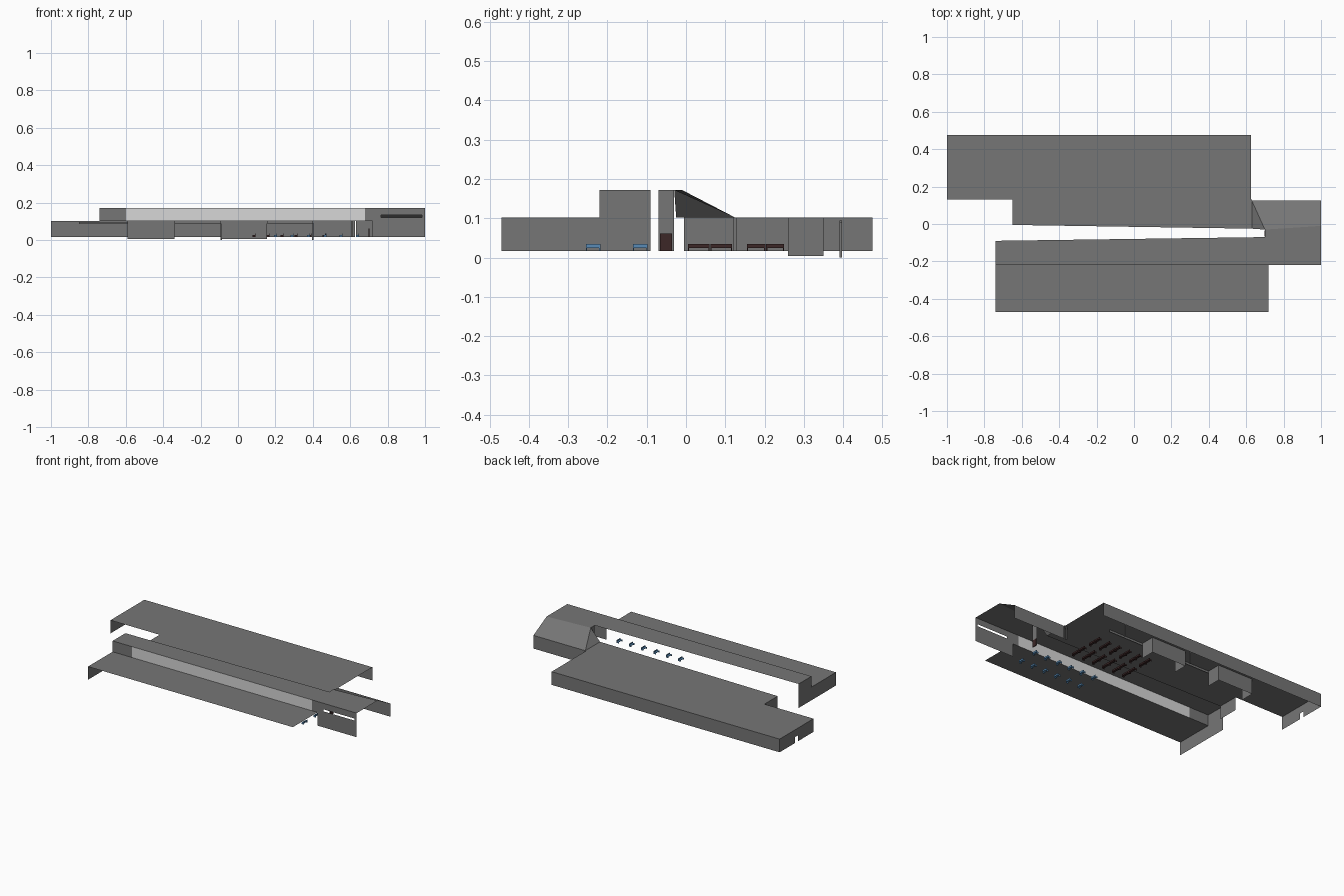
import bpy
import bmesh

cube = bpy.data.objects.get("Cube")
if cube:
    bpy.data.objects.remove(cube, do_unlink=True)


def material(name, colour):
    m = bpy.data.materials.new(name)
    m.use_nodes = True
    m.diffuse_color = (*colour, 1)
    m.node_tree.nodes["Principled BSDF"].inputs["Base Color"].default_value = (*colour, 1)
    return m


GREY = material("wall grey", (0.18, 0.18, 0.18))
LIGHT = material("pale glazing", (0.68, 0.68, 0.68))
BLUE = material("seat blue", (0.10, 0.26, 0.47))
BROWN = material("dark brown", (0.045, 0.02, 0.02))

BASE, LOW, HIGH = 0.017, 0.102, 0.172


def sheet(name, polygons, mat=GREY):
    """One object made of flat polygons."""
    bm = bmesh.new()
    for poly in polygons:
        bm.faces.new([bm.verts.new(p) for p in poly])
    bmesh.ops.remove_doubles(bm, verts=bm.verts, dist=0.0001)
    return finish(name, bm, mat)


def finish(name, bm, mat):
    mesh = bpy.data.meshes.new(name)
    bm.to_mesh(mesh)
    bm.free()
    mesh.materials.append(mat)
    ob = bpy.data.objects.new(name, mesh)
    bpy.context.scene.collection.objects.link(ob)
    return ob


def wall_x(x, y0, y1, z0=BASE, z1=LOW):
    return [(x, y0, z0), (x, y1, z0), (x, y1, z1), (x, y0, z1)]


def wall_y(y, x0, x1, z0=BASE, z1=LOW):
    return [(x0, y, z0), (x1, y, z0), (x1, y, z1), (x0, y, z1)]


def flat(z, *points):
    return [(x, y, z) for x, y in points]


def boxes(name, spans, mat):
    """One object made of boxes given as (x range, y range, z range)."""
    bm = bmesh.new()
    for span in spans:
        verts = bmesh.ops.create_cube(bm, size=1)["verts"]
        for v in verts:
            for i, (a, b) in enumerate(span):
                v.co[i] = a + (v.co[i] + 0.5) * (b - a)
    return finish(name, bm, mat)


# Front hall: low roof, raised roof and the closed west end
sheet("front_low_roof", [flat(LOW, (-.74, -.47), (.72, -.47), (.72, -.22), (-.74, -.22))])
sheet("front_raised_roof", [flat(HIGH, (-.74, -.22), (.7, -.22), (.7, -.07), (-.74, -.09))])
sheet("front_west_wall", [wall_x(-.74, -.47, -.22), wall_x(-.74, -.22, -.09, BASE, HIGH)])
sheet("clerestory_ends", [wall_y(-.22, -.74, -.6, LOW, HIGH), wall_y(-.22, .68, .72, LOW, HIGH)])
sheet("clerestory_glazing", [wall_y(-.22, -.6, .68, LOW, HIGH)], LIGHT)

# East wing: flat roof, sloping roof, hip and slotted front wall
A, B = (.7, -.03, HIGH), (1, -.01, HIGH)
EAVE = (.63, .125, LOW)
sheet("wing_flat_roof", [flat(HIGH, (.7, -.22), (1, -.22), B[:2], A[:2])])
sheet("wing_sloping_roof", [[A, B, (1, .125, LOW), EAVE]])
sheet("wing_hip", [[A, EAVE, (.63, -.025, LOW)]])
sheet("wing_back_wall", [wall_y(.125, .63, 1)])
sheet("wing_front_wall", [
    wall_y(-.22, .72, 1, BASE, .12), wall_y(-.22, .72, 1, .133, HIGH),
    wall_y(-.22, .72, .765, .12, .133), wall_y(-.22, .985, 1, .12, .133)])
sheet("wing_inner_wall", [wall_x(.7, -.07, -.03, BASE, HIGH)])
boxes("inner_door", [((.699, .704), (-.066, -.035), (BASE, .061))], BROWN)

# Back hall: roof in two coplanar areas, long back wall, west ends
sheet("back_roof", [
    flat(LOW, (-1, .13), (.625, .13), (.625, .475), (-1, .475)),
    flat(LOW, (-.65, -.005), (.63, -.025), (.63, .13), (-.65, .13))])
sheet("back_wall", [wall_y(.475, -1, .625)])
sheet("back_west_wall", [
    wall_x(-1, .13, .29), wall_x(-1, .32, .475), wall_x(-1, .29, .32, .055, LOW)])
sheet("side_west_wall", [wall_x(-.65, -.005, .13)])

# Small rooms hanging inside the back hall
for name, x0, x1 in (("west_room", -.59, -.34), ("middle_room", -.09, .155)):
    sheet(name, [wall_y(.35, x0, x1, .004), wall_x(x0, .26, .35, .004),
                 wall_x(x1, .26, .35, .004)])
sheet("room_headers", [wall_y(.26, a, b, .088, LOW)
                       for a, b in ((-.34, -.09), (.155, .4))])
boxes("posts", [((x - .004, x + .004), (.391, .397), (0, .09)) for x in (-.09, .4)]
      + [((.608, .614), (.12, .13), (BASE, LOW))], GREY)
boxes("ceiling_rail", [((-.85, -.59), (.391, .397), (.086, .095))], GREY)


# Rows of benches: seat, back and two end legs each
def bench(x, y0, y1):
    return [((x - .008, x + .008), (y0, y1), (.024, .027)),
            ((x + .005, x + .008), (y0, y1), (.027, .034)),
            ((x - .008, x + .008), (y0, y0 + .003), (BASE, .024)),
            ((x - .008, x + .008), (y1 - .003, y1), (BASE, .024))]


def bench_rows(name, xs, rows, mat):
    spans = []
    for x in xs:
        for y0, y1 in rows:
            spans += bench(x, y0, y1)
    boxes(name, spans, mat)


bench_rows("brown_benches", [.085 + .075 * i for i in range(6)],
           [(.005, .06), (.062, .117), (.155, .202), (.204, .25)], BROWN)
bench_rows("blue_seats", [.2 + .088 * i for i in range(6)],
           [(-.255, -.218), (-.135, -.098)], BLUE)
